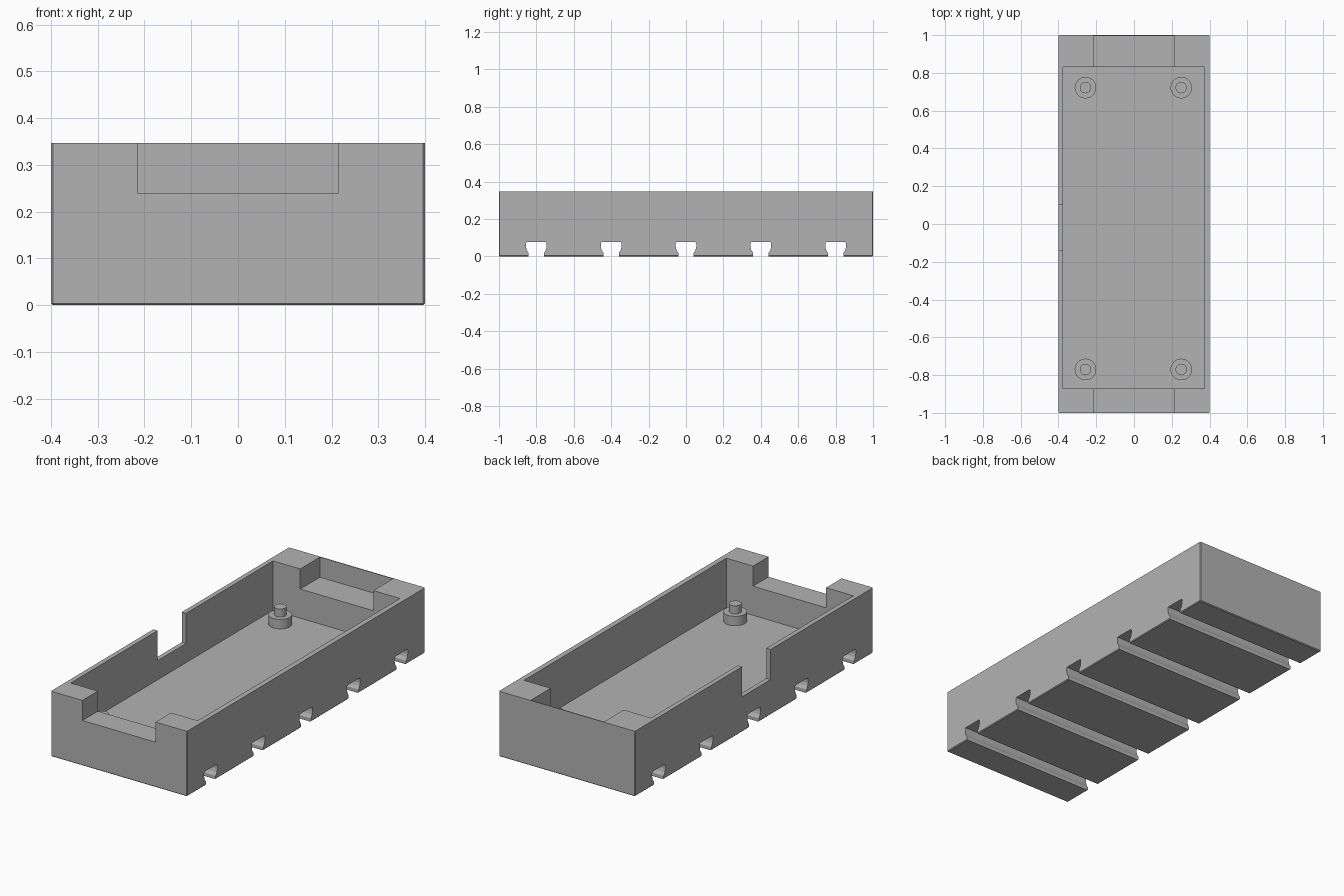
import bpy
import bmesh

if "Cube" in bpy.data.objects:
    bpy.data.objects.remove(bpy.data.objects["Cube"], do_unlink=True)

HEIGHT = 0.347
FLOOR = 0.085
ABOVE = 0.5   # cutters reach past the rim

grey = bpy.data.materials.new("plain grey")
grey.use_nodes = True
colour = (0.45, 0.45, 0.45, 1)
grey.diffuse_color = colour
grey.node_tree.nodes["Principled BSDF"].inputs["Base Color"].default_value = colour


def make_object(name, bm):
    bmesh.ops.recalc_face_normals(bm, faces=bm.faces)
    mesh = bpy.data.meshes.new(name)
    bm.to_mesh(mesh)
    bm.free()
    mesh.materials.append(grey)
    obj = bpy.data.objects.new(name, mesh)
    bpy.context.collection.objects.link(obj)
    return obj


def box(name, x, y, z):
    bm = bmesh.new()
    bmesh.ops.create_cube(bm, size=1)
    for v in bm.verts:
        v.co = [r[0] if c < 0 else r[1] for c, r in zip(v.co, (x, y, z))]
    return make_object(name, bm)


def prism_along_x(name, profile, y, half_length):
    bm = bmesh.new()
    face = bm.faces.new([bm.verts.new((-half_length, y + p, z)) for p, z in profile])
    new = bmesh.ops.extrude_face_region(bm, geom=[face])["geom"]
    moved = [v for v in new if isinstance(v, bmesh.types.BMVert)]
    bmesh.ops.translate(bm, verts=moved, vec=(2 * half_length, 0, 0))
    return make_object(name, bm)


def apply(obj, modifier):
    bpy.context.view_layer.objects.active = obj
    bpy.ops.object.modifier_apply(modifier=modifier.name)


def cut(obj, cutter):
    mod = obj.modifiers.new("cut", "BOOLEAN")
    mod.operation = "DIFFERENCE"
    mod.solver = "EXACT"
    mod.object = cutter
    apply(obj, mod)
    bpy.data.objects.remove(cutter, do_unlink=True)


# Tray body with slightly eased bottom and upright edges
tray = box("tray", (-0.4, 0.4), (-1, 1), (0, HEIGHT))
bm = bmesh.new()
bm.from_mesh(tray.data)
edges = [e for e in bm.edges if any(v.co.z < 0.01 for v in e.verts)]
bmesh.ops.bevel(bm, geom=edges, offset=0.004, segments=1, affect="EDGES")
bm.to_mesh(tray.data)
bm.free()

# Main cavity, end recesses and side cable slot
cut(tray, box("cavity", (-0.375, 0.372), (-0.87, 0.83), (FLOOR, ABOVE)))
cut(tray, box("front_notch", (-0.215, 0.215), (-1.1, -0.8), (0.24, ABOVE)))
cut(tray, box("back_recess", (-0.215, 0.215), (0.8, 0.995), (0.24, ABOVE)))
cut(tray, box("cable_slot", (-0.5, -0.3), (-0.14, 0.1), (0.187, ABOVE)))

# Undercut rail grooves across the underside
half = [(0.041, -0.05), (0.041, 0.018), (0.051, 0.034), (0.055, 0.05),
        (0.055, 0.07), (0.052, 0.076)]
profile = half + [(-y, z) for y, z in reversed(half)]
for i in range(-2, 3):
    cut(tray, prism_along_x("groove", profile, i * 0.4, 0.5))

# Stepped mounting posts: one turned profile at each corner
steps = [(0.057, FLOOR - 0.004), (0.057, 0.135), (0.03, 0.135), (0.03, 0.178)]
for side, x in (("left", 0.25), ("right", -0.257)):
    for end, y in (("front", -0.77), ("back", 0.722)):
        bm = bmesh.new()
        for (r, low), (_, high) in (steps[:2], steps[2:]):
            made = bmesh.ops.create_cone(bm, cap_ends=True, segments=40, radius1=r,
                                         radius2=r, depth=high - low)
            bmesh.ops.translate(bm, verts=made["verts"], vec=(x, y, (low + high) / 2))
        post = make_object(f"{end}_{side}_post", bm)
        bpy.ops.object.select_all(action="DESELECT")
        post.select_set(True)
        bpy.context.view_layer.objects.active = post
        bpy.ops.object.shade_smooth_by_angle(angle=0.6)
